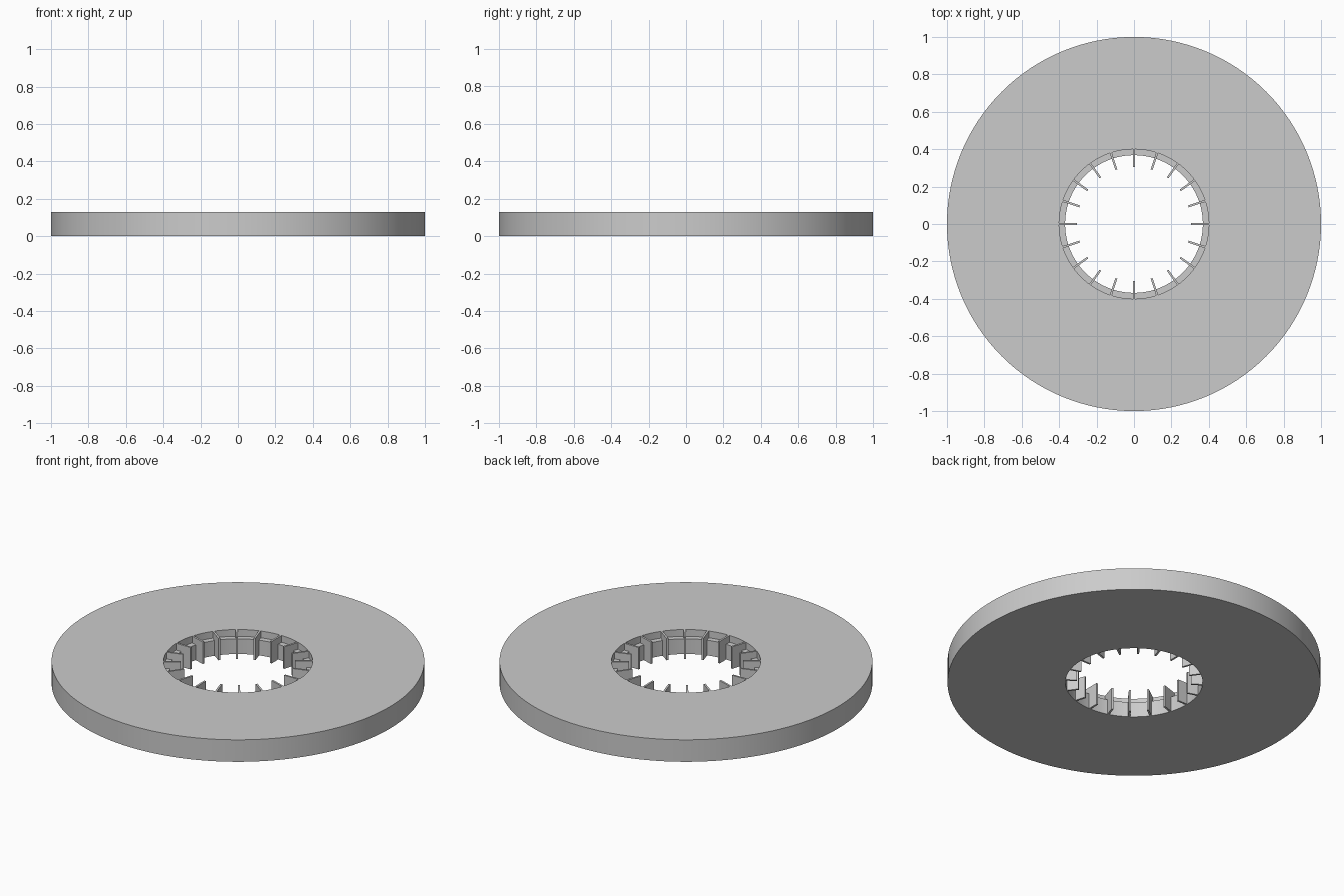
import bpy, bmesh, math
from mathutils import Matrix

if "Cube" in bpy.data.objects:
    bpy.data.objects.remove(bpy.data.objects["Cube"])

H = 0.13        # disc thickness
SEG = 128
RIBS = 20


def finish(name, bm):
    bmesh.ops.recalc_face_normals(bm, faces=bm.faces)
    me = bpy.data.meshes.new(name)
    bm.to_mesh(me)
    bm.free()
    ob = bpy.data.objects.new(name, me)
    bpy.context.collection.objects.link(ob)
    return ob


# Flat disc with a stepped bore, turned from a closed profile (radius, height)
profile = [(1, 0), (1, H), (0.4, H), (0.4, 0.09), (0.368, 0.09), (0.368, 0)]
bm = bmesh.new()
rings = [[bm.verts.new((r * math.cos(a), r * math.sin(a), z)) for r, z in profile]
         for a in (2 * math.pi * i / SEG for i in range(SEG))]
n = len(profile)
for i in range(SEG):
    a, b = rings[i], rings[(i + 1) % SEG]
    for j in range(n):
        k = (j + 1) % n
        bm.faces.new((a[j], b[j], b[k], a[k]))
disc = finish("disc", bm)
bpy.context.view_layer.objects.active = disc
disc.select_set(True)
bpy.ops.object.shade_smooth_by_angle(angle=math.radians(30))

# Thin radial ribs standing inward from the bore
r_in, r_out, width = 0.306, 0.402, 0.011
bm = bmesh.new()
for i in range(RIBS):
    m = (Matrix.Rotation(2 * math.pi * i / RIBS, 4, 'Z')
         @ Matrix.Translation(((r_in + r_out) / 2, 0, H / 2))
         @ Matrix.Diagonal((r_out - r_in, width, H, 1)))
    bmesh.ops.create_cube(bm, size=1, matrix=m)
finish("bore_ribs", bm)
